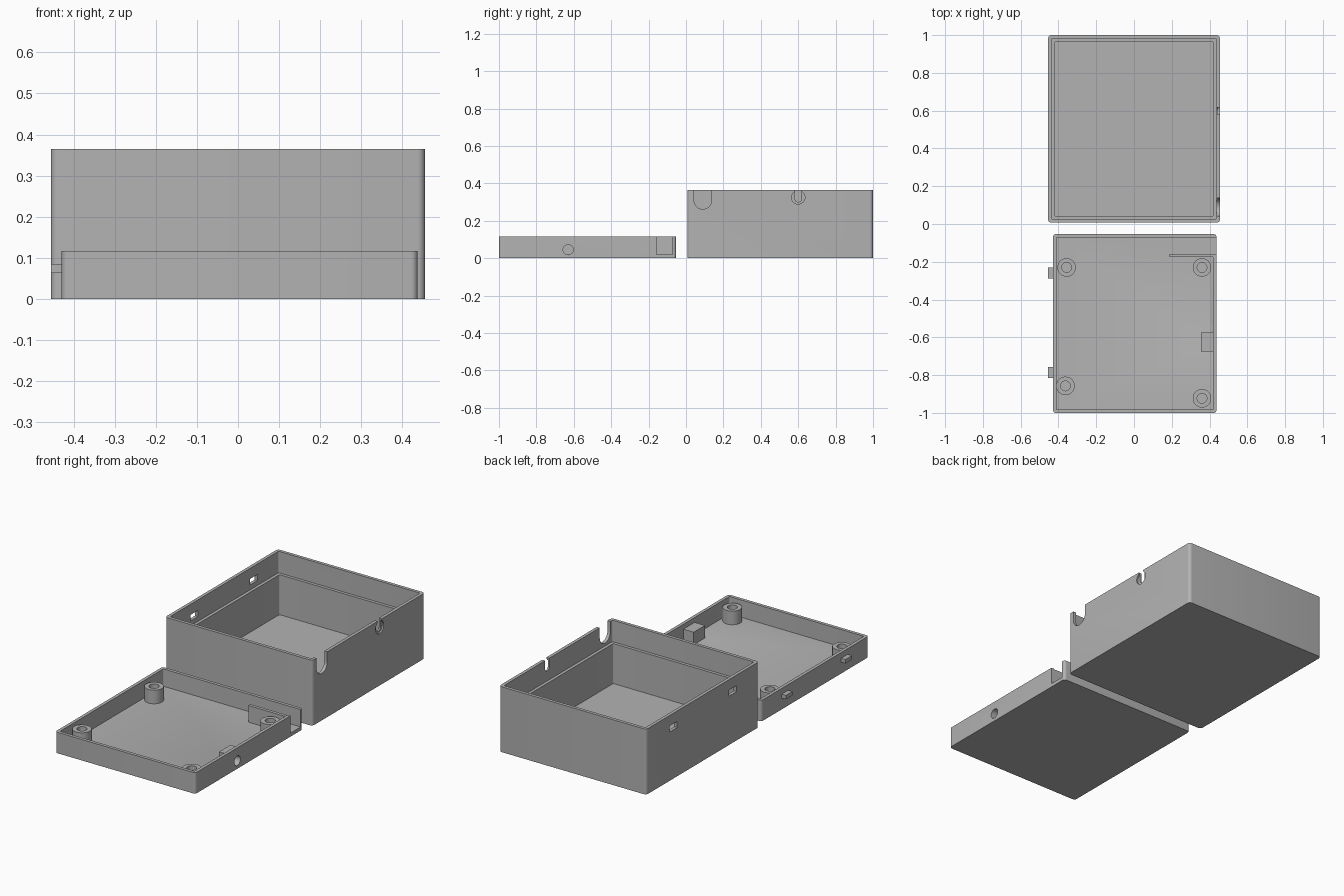
import bpy, bmesh, math

if "Cube" in bpy.data.objects:
    bpy.data.objects.remove(bpy.data.objects["Cube"])

grey = bpy.data.materials.new("plastic_grey")
grey.diffuse_color = (0.45, 0.45, 0.45, 1)
grey.use_nodes = True
grey.node_tree.nodes["Principled BSDF"].inputs["Base Color"].default_value = grey.diffuse_color


def prism(name, pts, lo, hi, axis="z"):
    """Extrude a closed 2D outline along z (points are x, y) or x (points are y, z)."""
    bm = bmesh.new()
    def place(a, b, c):
        return (a, b, c) if axis == "z" else (c, a, b)
    low = [bm.verts.new(place(a, b, lo)) for a, b in pts]
    high = [bm.verts.new(place(a, b, hi)) for a, b in pts]
    bm.faces.new(low[::-1])
    bm.faces.new(high)
    n = len(pts)
    for i in range(n):
        j = (i + 1) % n
        bm.faces.new((low[i], low[j], high[j], high[i]))
    bmesh.ops.recalc_face_normals(bm, faces=bm.faces)
    mesh = bpy.data.meshes.new(name)
    bm.to_mesh(mesh)
    bm.free()
    mesh.materials.append(grey)
    obj = bpy.data.objects.new(name, mesh)
    bpy.context.collection.objects.link(obj)
    return obj


def rounded(x0, x1, y0, y1, r, seg=6):
    """Rectangle outline with rounded corners."""
    pts = []
    corners = [(x1 - r, y1 - r), (x0 + r, y1 - r), (x0 + r, y0 + r), (x1 - r, y0 + r)]
    for k, (cx, cy) in enumerate(corners):
        for i in range(seg + 1):
            a = math.pi / 2 * (k + i / seg)
            pts.append((cx + r * math.cos(a), cy + r * math.sin(a)))
    return pts


def rect(a0, a1, b0, b1):
    return [(a0, b0), (a1, b0), (a1, b1), (a0, b1)]


def circle(cx, cy, r, n=32):
    return [(cx + r * math.cos(2 * math.pi * i / n), cy + r * math.sin(2 * math.pi * i / n))
            for i in range(n)]


def u_slot(cy, cz, r, top, n=16):
    """Slot outline with a round bottom, open upwards."""
    arc = [(cy + r * math.cos(math.pi + math.pi * i / n), cz + r * math.sin(math.pi + math.pi * i / n))
           for i in range(n + 1)]
    return arc + [(cy + r, top), (cy - r, top)]


def cut(obj, *cutters):
    """Subtract each cutter, then remove it."""
    bpy.context.view_layer.objects.active = obj
    for c in cutters:
        m = obj.modifiers.new("cut", "BOOLEAN")
        m.operation, m.solver, m.object = "DIFFERENCE", "EXACT", c
        bpy.ops.object.modifier_apply(modifier=m.name)
        bpy.data.objects.remove(c, do_unlink=True)


# Deep case: stepped cavity, latch windows, cable openings
X, Y0, Y1, H = 0.455, 0.007, 1.0, 0.365
case = prism("case", rounded(-X, X, Y0, Y1, 0.018), 0, H)
t, w = 0.018, 0.035
cut(case,
    prism("cavity", rounded(-X + w, X - w, Y0 + w, Y1 - w, 0.005), 0.022, 0.5),
    prism("lid_recess", rounded(-X + t, X - t, Y0 + t, Y1 - t, 0.008), 0.245, 0.5),
    prism("cable_slot", u_slot(0.09, 0.309, 0.047, 0.5), 0.40, 0.5, "x"),
    prism("wire_slot", u_slot(0.60, 0.318, 0.018, 0.5), 0.40, 0.5, "x"),
    prism("wire_counterbore", circle(0.60, 0.325, 0.036), 0.446, 0.5, "x"),
    *[prism("latch_window", rect(y - 0.034, y + 0.034, 0.272, 0.306), -0.5, -0.42, "x")
      for y in (0.237, 0.762)])

# Shallow lid tray: cavity, corner notch
LX0, LX1, LY0, LY1, LH = -0.429, 0.437, -1.0, -0.053, 0.117
lid = prism("lid", rounded(LX0, LX1, LY0, LY1, 0.016), 0, LH)
cut(lid,
    prism("lid_cavity", rounded(LX0 + t, LX1 - t, LY0 + t, LY1 - t, 0.005), 0.02, 0.3),
    prism("corner_notch", rect(-0.16, -0.071, 0.02, 0.3), 0.405, 0.5, "x"),
    prism("wire_hole", circle(-0.63, 0.045, 0.027), 0.41, 0.5, "x"))

# Wire block behind the side hole
block = prism("wire_block", rect(0.355, 0.421, -0.675, -0.575), 0.018, 0.09)
cut(block, prism("block_hole", circle(-0.63, 0.045, 0.027), 0.375, 0.5, "x"))

# Guide plate beside the notch
prism("guide_plate", rect(0.187, 0.434, -0.176, -0.158), 0.018, 0.113)

# Screw posts
posts = []
for x, y in ((-0.357, -0.23), (0.36, -0.23), (-0.363, -0.857), (0.36, -0.923)):
    post = prism("screw_post", circle(x, y, 0.049), 0.018, 0.096)
    cut(post, prism("screw_hole", circle(x, y, 0.026), 0.022, 0.2))
    posts.append(post)

# Latch tabs on the left side of the lid
for y in (-0.26, -0.785):
    prism("latch_tab", rect(-0.455, -0.42, y - 0.029, y + 0.029), 0.063, 0.085)

# Smooth the rounded corners and holes, keep edges sharp
bpy.ops.object.select_all(action="DESELECT")
for obj in [case, lid, block] + posts:
    obj.select_set(True)
bpy.context.view_layer.objects.active = case
bpy.ops.object.shade_smooth_by_angle(angle=math.radians(30))
